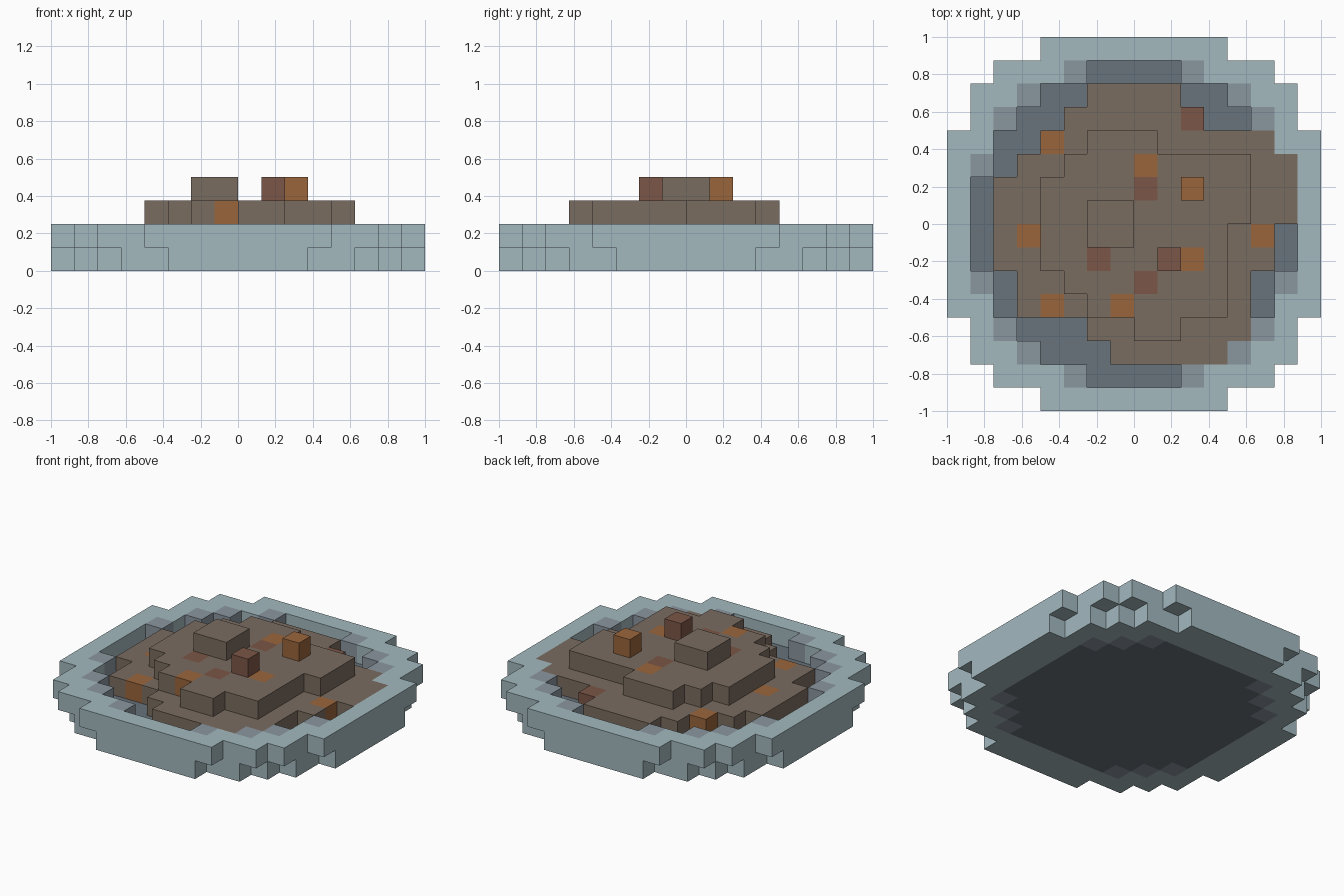
import bpy
import bmesh
from mathutils import Vector

if "Cube" in bpy.data.objects:
    bpy.data.objects.remove(bpy.data.objects["Cube"], do_unlink=True)

U = 0.125  # block size


def linear(c):
    c /= 255
    return c / 12.92 if c <= 0.04045 else ((c + 0.055) / 1.055) ** 2.4


def material(name, rgb):
    m = bpy.data.materials.new(name)
    col = [linear(c) for c in rgb] + [1.0]
    m.diffuse_color = col
    m.use_nodes = True
    bsdf = m.node_tree.nodes["Principled BSDF"]
    bsdf.inputs["Base Color"].default_value = col
    bsdf.inputs["Roughness"].default_value = 0.9
    return m


TEAL, GREY, SLATE, BROWN, ORANGE, RUST = range(6)
MATS = [
    material("pale teal", (163, 185, 191)),
    material("mid grey", (138, 150, 159)),
    material("dark slate", (103, 115, 123)),
    material("earth brown", (122, 108, 96)),
    material("orange", (154, 101, 60)),
    material("rust brown", (124, 86, 71)),
]


def disc(half_widths):
    """Cells of a symmetric stepped disc, one half width per row outwards."""
    return {(i, j) for b, w in enumerate(half_widths)
            for j in (b, -b - 1) for i in range(-w, w)}


def spans(top, rows):
    """Cells of an uneven patch, given as x spans from the back row forwards."""
    return {(i, top - n) for n, (a, b) in enumerate(rows) for i in range(a, b)}


# Plan outlines, in blocks
base = disc([8, 8, 8, 7, 7, 6, 5, 3])
rim_outer = disc([8, 8, 8, 8, 7, 7, 6, 4])
recess = disc([7, 7, 6, 6, 5, 4, 2])
recess_blend = disc([7, 7, 7, 6, 6, 5, 3])
underside = disc([6, 6, 6, 5, 4, 3])
underside_blend = disc([6, 6, 6, 6, 5, 4])
lower = spans(5, [(-2, 2), (-3, 3), (-4, 6), (-5, 7), (-6, 7), (-6, 7),
                  (-6, 6), (-6, 6), (-5, 5), (-5, 5), (-2, 5), (-1, 4)])
upper = spans(3, [(-2, 1), (-3, 5), (-4, 5), (-4, 5), (-4, 4), (-4, 4),
                  (-3, 4), (-2, 4), (0, 2)])
peak = spans(0, [(-2, 0), (-2, 0)])

# Coloured blocks set into the mound, per layer
specks = {
    1: {(-4, 3): ORANGE, (-5, -1): ORANGE, (-4, -4): ORANGE,
        (5, -1): ORANGE, (2, 4): RUST},
    2: {(0, 2): ORANGE, (-1, -4): ORANGE, (2, -2): ORANGE,
        (0, 1): RUST, (-2, -2): RUST, (0, -3): RUST},
}


def base_colour(cell, d):
    if d.z > 0 and cell in recess:
        return SLATE
    if d.z < 0 and cell in underside:
        return SLATE
    if d.z < 0 and cell in underside_blend:
        return GREY
    return TEAL


def rim_colour(cell, d):
    return GREY if cell in recess_blend and d.z >= 0 else TEAL


def mound_colour(layer):
    return lambda cell, d: specks[layer].get(cell, BROWN)


def plain(colour):
    return lambda cell, d: colour


# name, layer, cells, colour rule
PARTS = [
    ("dish_base", 0, base, base_colour),
    ("dish_rim", 1, rim_outer - recess - lower, rim_colour),
    ("lower_mound", 1, lower, mound_colour(1)),
    ("upper_mound", 2, upper, mound_colour(2)),
    ("mound_peak", 3, peak, plain(BROWN)),
    ("orange_lump", 3, {(2, 1)}, plain(ORANGE)),
    ("rust_lump", 3, {(1, -2)}, plain(RUST)),
]
solid = {(i, j, layer) for _, layer, cells, _ in PARTS for i, j in cells}
DIRECTIONS = [Vector(d) for d in ((1, 0, 0), (-1, 0, 0), (0, 1, 0),
                                  (0, -1, 0), (0, 0, 1), (0, 0, -1))]


def build(name, layer, cells, rule):
    """Skin a part, keeping only block sides that face open air."""
    bm = bmesh.new()
    for cell in sorted(cells):
        for d in DIRECTIONS:
            block = Vector((*cell, layer))
            if tuple(int(c) for c in block + d) in solid:
                continue
            a = Vector((d.y, d.z, d.x))
            b = d.cross(a)
            mid = block + Vector((0.5, 0.5, 0.5)) + d / 2
            corners = [mid + (s * a + t * b) / 2
                       for s, t in ((-1, -1), (1, -1), (1, 1), (-1, 1))]
            face = bm.faces.new([bm.verts.new(c * U) for c in corners])
            face.material_index = rule(cell, d)
    bmesh.ops.remove_doubles(bm, verts=bm.verts, dist=0.001)
    mesh = bpy.data.meshes.new(name)
    for m in MATS:
        mesh.materials.append(m)
    bm.to_mesh(mesh)
    bm.free()
    bpy.context.collection.objects.link(bpy.data.objects.new(name, mesh))


for part in PARTS:
    build(*part)
